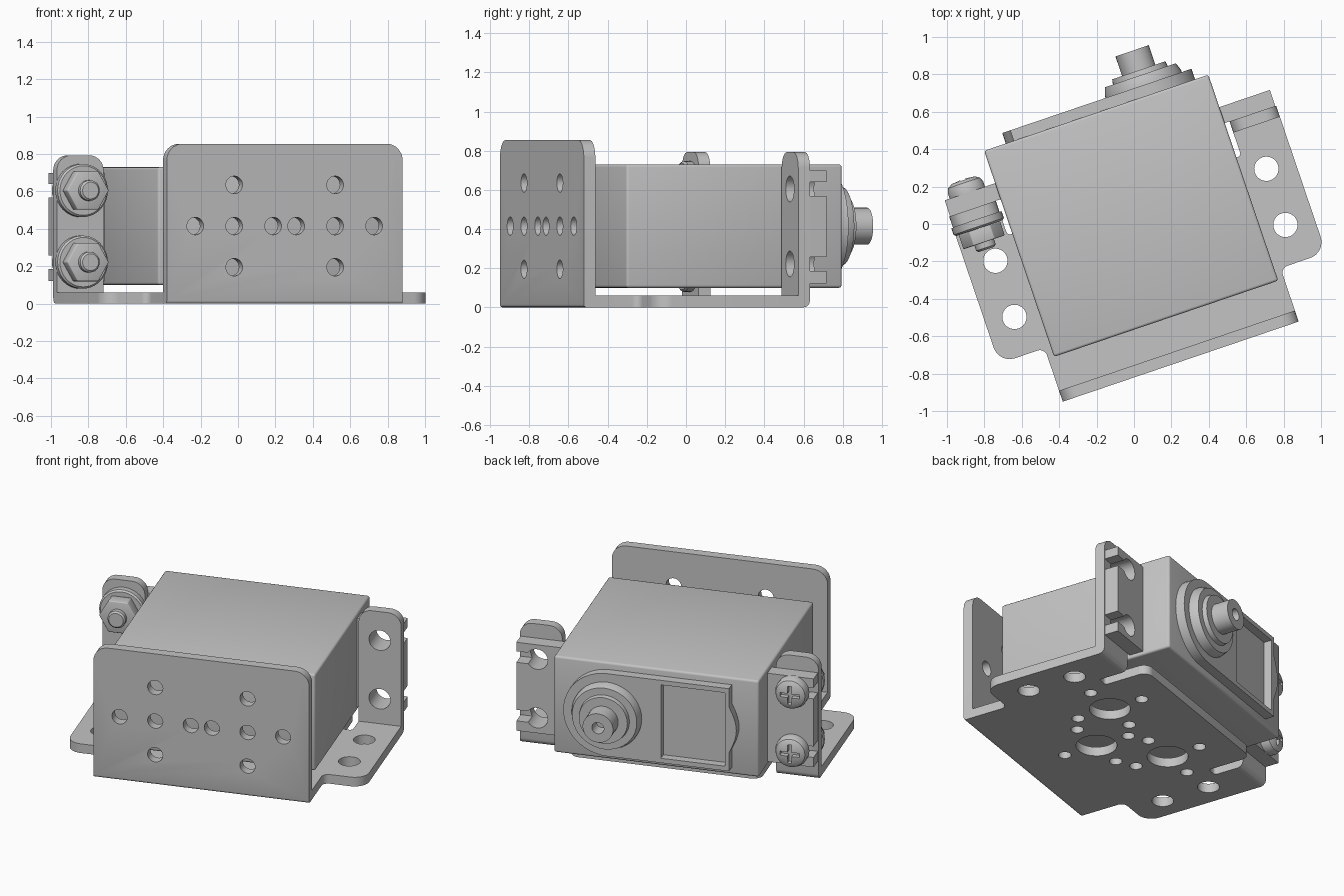
import bpy, bmesh, math
from mathutils import Matrix, Vector

if "Cube" in bpy.data.objects:
    bpy.data.objects.remove(bpy.data.objects["Cube"])

GREY = bpy.data.materials.new("plain_grey")
GREY.use_nodes = True
GREY.diffuse_color = (0.55, 0.55, 0.55, 1)
GREY.node_tree.nodes["Principled BSDF"].inputs["Base Color"].default_value = (0.55, 0.55, 0.55, 1)
PARTS = []
MID = 0.415       # height of the drive axis
TAB = 0.79        # sideways position of the mounting holes
TAB_Z = (0.222, 0.605)


def finish(name, bm, keep=True):
    bmesh.ops.recalc_face_normals(bm, faces=bm.faces)
    mesh = bpy.data.meshes.new(name)
    bm.to_mesh(mesh)
    bm.free()
    mesh.materials.append(GREY)
    obj = bpy.data.objects.new(name, mesh)
    bpy.context.collection.objects.link(obj)
    if keep:
        PARTS.append(obj)
    else:
        obj.hide_render = True
    return obj


def rounded(corners):
    """Outline from (x, y, radius) corners."""
    pts = [Vector((x, y, 0)) for x, y, r in corners]
    out = []
    for i, p in enumerate(pts):
        r = corners[i][2]
        if not r:
            out.append(p)
            continue
        a = (pts[i - 1] - p).normalized()
        b = (pts[(i + 1) % len(pts)] - p).normalized()
        half = a.angle(b) / 2
        centre = p + (a + b).normalized() * (r / math.sin(half))
        start = (p + a * (r / math.tan(half)) - centre).normalized()
        end = (p + b * (r / math.tan(half)) - centre).normalized()
        out += [centre + start.slerp(end, k / 8).normalized() * r for k in range(9)]
    return [(p.x, p.y) for p in out]


def prism(name, outline, lo, hi, upright=False, keep=True, bevel=0, pick=None):
    """Extrude an outline; upright ones lie in x-z and run along y."""
    bm = bmesh.new()
    put = (lambda x, y, d: (x, d, y)) if upright else (lambda x, y, d: (x, y, d))
    face = bm.faces.new([bm.verts.new(put(x, y, lo)) for x, y in outline])
    ext = bmesh.ops.extrude_face_region(bm, geom=[face])
    verts = [g for g in ext["geom"] if isinstance(g, bmesh.types.BMVert)]
    bmesh.ops.translate(bm, verts=verts, vec=put(0, 0, hi - lo))
    # the extrusion leaves the starting face in place only if it is rebuilt
    if not any(all(v not in verts for v in f.verts) for f in bm.faces):
        bm.faces.new([v for v in bm.verts if v not in verts])
    if bevel:
        edges = [e for e in bm.edges if not pick or all(pick(v.co) for v in e.verts)]
        bmesh.ops.bevel(bm, geom=edges, offset=bevel, segments=3, profile=0.5, affect='EDGES')
    return finish(name, bm, keep)


def rect(x0, x1, y0, y1):
    return [(x0, y0), (x1, y0), (x1, y1), (x0, y1)]


def disc(x, y, r, n=32):
    return [(x + r * math.cos(k * math.tau / n), y + r * math.sin(k * math.tau / n)) for k in range(n)]


def lathe(name, x, z, profile):
    """Turn a closed (radius, y) profile around an axis along y."""
    bm = bmesh.new()
    vs = [bm.verts.new((x + r, y, z)) for r, y in profile]
    es = [bm.edges.new(pair) for pair in zip(vs, vs[1:])]
    bmesh.ops.spin(bm, geom=vs + es, cent=(x, 0, z), axis=(0, 1, 0), angle=math.tau, steps=40)
    bmesh.ops.remove_doubles(bm, verts=bm.verts, dist=1e-4)
    return finish(name, bm)


def combine(obj, others, op='DIFFERENCE'):
    for o in others:
        mod = obj.modifiers.new("combine", 'BOOLEAN')
        mod.operation, mod.object, mod.solver = op, o, 'EXACT'
    deps = bpy.context.evaluated_depsgraph_get()
    mesh = bpy.data.meshes.new_from_object(obj.evaluated_get(deps))
    obj.modifiers.clear()
    obj.data = mesh
    for o in others:
        bpy.data.objects.remove(o)


def hole(x, y, r, lo, hi, upright=False):
    return prism("hole_cutter", disc(x, y, r), lo, hi, upright, False)


def ring(x, y):
    return [(x + 0.22 * a, y + 0.22 * b) for a, b in ((1, 0), (-1, 0), (0, 1), (0, -1))]


# Bent sheet bracket: base, front plate and two upright ears
side = [(0.666, -0.75, 0), (0.666, -0.475, 0.04), (0.923, -0.475, 0.09), (0.923, 0.315, 0),
        (0.66, 0.315, 0), (0.66, 0.16, 0.02), (0.59, 0.16, 0.02), (0.59, 0.45, 0.06)]
outline = rounded(side + [(-x, y, r) for x, y, r in reversed(side)])
bracket = prism("bracket", outline, 0, 0.06)
front = prism("front_plate", rounded([(-0.666, 0, 0), (0.666, 0, 0), (0.666, 0.855, 0.09), (-0.666, 0.855, 0.09)]),
              -0.777, -0.715, True, False, 0.015, lambda c: c.z < 0.001 and c.y < -0.77)
ears = []
for s in (-1, 1):
    a, b = sorted((s * 0.66, s * 0.923))
    ears.append(prism("ear", rounded([(a, 0, 0), (b, 0, 0), (b, 0.793, 0.08), (a, 0.793, 0.08)]),
                      0.292, 0.355, True, False, 0.035, lambda c: c.z < 0.001 and c.y > 0.35))
combine(bracket, [front] + ears, 'UNION')

cutters = []
for x, y in ((0.33, 0.033), (-0.33, 0.033), (0, -0.26)):
    cutters.append(hole(x, y, 0.122, -0.1, 0.1))
    cutters += [hole(px, py, 0.038, -0.1, 0.1) for px, py in ring(x, y)]
for s in (-1, 1):
    cutters += [hole(s * 0.765, y, 0.065, -0.1, 0.1) for y in (0.052, -0.265)]
    cutters += [hole(s * TAB, z, 0.066, 0.2, 0.4, True) for z in TAB_Z]
    cutters += [hole(x, z, 0.047, -0.9, -0.6, True) for x, z in ring(s * 0.285, MID) + [(s * 0.285, MID)]]
combine(bracket, cutters)

# Motor case
prism("motor_case", rect(-0.633, 0.633, -0.535, 0.628), 0.1, 0.73, bevel=0.014)

# Raised gear cover: round at the shaft end, recessed panel and bulge at the other
arc = [(0.288 + 0.27 * math.cos(t), MID + 0.27 * math.sin(t))
       for t in (math.radians(-90 + 7.5 * k) for k in range(25))]
bulge = [(-0.466 - 0.045 * math.sin(math.pi * k / 10), MID + 0.15 - 0.03 * k) for k in range(11)]
cover = prism("gear_cover", arc + [(-0.466, MID + 0.27)] + bulge + [(-0.466, MID - 0.27)], 0.6, 0.687, True)
combine(cover, [prism("panel_cutter", rect(-0.44, -0.045, MID - 0.24, MID + 0.24), 0.635, 0.8, True, False)])

# Stepped boss and output shaft with a bored end
lathe("output_shaft", 0.288, MID, [
    (0, 0.65), (0.215, 0.65), (0.215, 0.7), (0.2, 0.742), (0.155, 0.742), (0.15, 0.77), (0.094, 0.77),
    (0.094, 0.88), (0.037, 0.88), (0.037, 0.79), (0, 0.79)])

# Slotted mounting flanges of the motor
for s, label in ((1, "left"), (-1, "right")):
    a, b = sorted((s * 0.62, s * 0.918))
    flange = prism(label + "_flange", rect(a, b, 0.122, 0.7), 0.355, 0.445, True)
    slots = []
    for z in TAB_Z:
        c, d = sorted((s * TAB, s * 1.0))
        slots += [hole(s * TAB, z, 0.066, 0.3, 0.5, True),
                  prism("slot_cutter", rect(c, d, z - 0.036, z + 0.036), 0.3, 0.5, True, False)]
    combine(flange, slots)

# Screws with cross heads, washers and hex nuts on the right side
for z, label in zip(TAB_Z, ("lower", "upper")):
    screw = lathe(label + "_screw", -TAB, z, [
        (0, 0.125), (0.045, 0.125), (0.055, 0.135), (0.055, 0.44), (0.1, 0.44),
        (0.1, 0.475), (0.09, 0.5), (0.065, 0.515), (0, 0.522)])
    combine(screw, [
        prism("cross_cutter", rect(-TAB - w, -TAB + w, z - h, z + h), 0.485, 0.6, True, False)
        for w, h in ((0.06, 0.013), (0.013, 0.06))])
    lathe(label + "_washer", -TAB, z, [(0, 0.245), (0.132, 0.245), (0.142, 0.255), (0.142, 0.292), (0, 0.292)])
    prism(label + "_nut", disc(-TAB, z, 0.118, 6), 0.165, 0.245, True, bevel=0.006)

# Turn the whole assembly to its resting direction and shade it
turn = Matrix.Rotation(math.radians(18.75), 4, 'Z')
bpy.ops.object.select_all(action='DESELECT')
for obj in PARTS:
    obj.data.transform(turn)
    obj.select_set(True)
bpy.context.view_layer.objects.active = PARTS[0]
bpy.ops.object.shade_smooth_by_angle(angle=math.radians(30))
